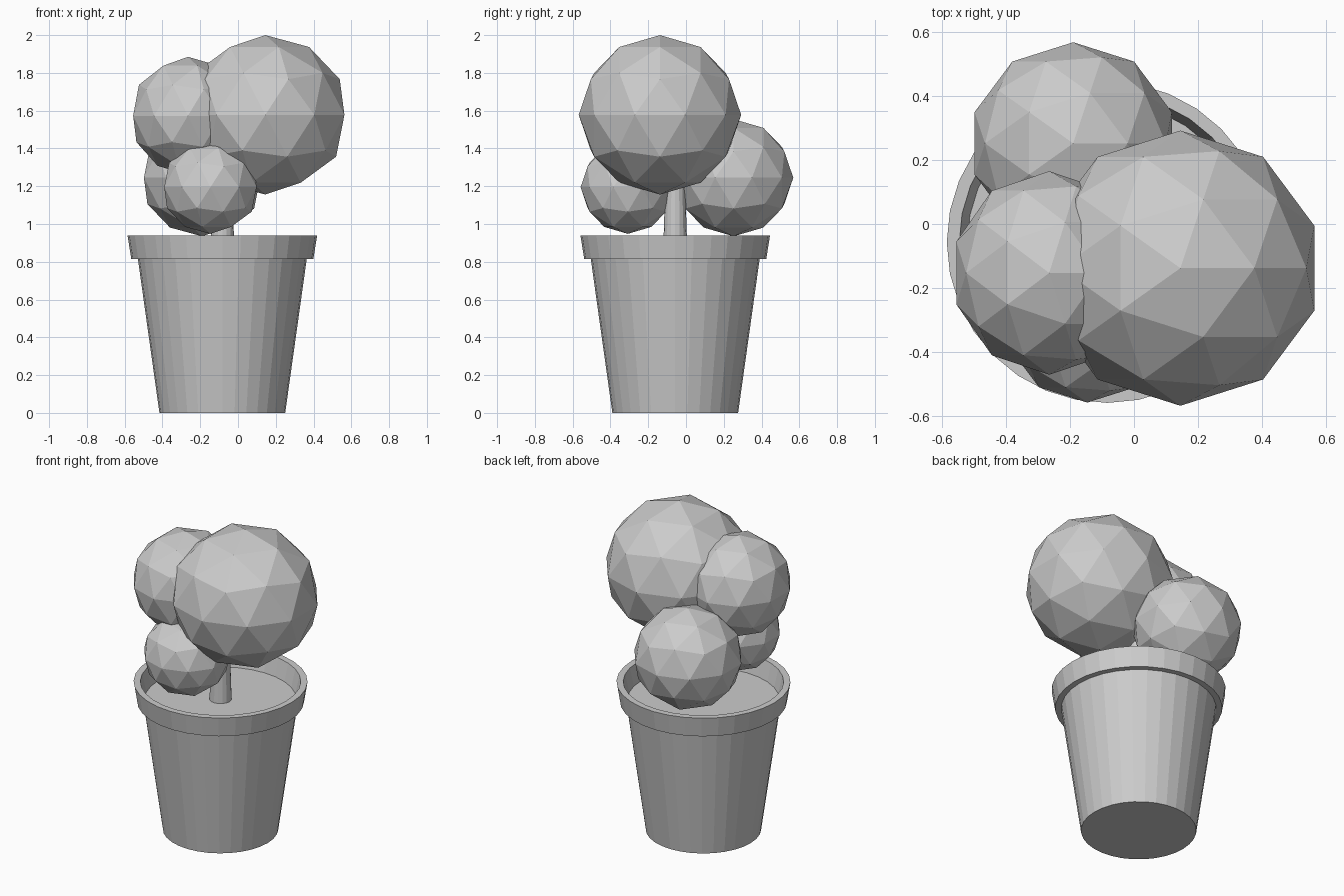
import bpy, bmesh
from math import cos, sin, pi

if "Cube" in bpy.data.objects:
    bpy.data.objects.remove(bpy.data.objects["Cube"])

CX, CY = -0.083, -0.057  # pot axis


def finish(name, bm):
    bmesh.ops.recalc_face_normals(bm, faces=bm.faces)
    mesh = bpy.data.meshes.new(name)
    bm.to_mesh(mesh)
    bm.free()
    obj = bpy.data.objects.new(name, mesh)
    bpy.context.collection.objects.link(obj)
    return obj


def lathe(name, profile, sides):
    """Revolve (radius, z) points into a closed solid with capped ends."""
    bm = bmesh.new()
    rings = [[bm.verts.new((r * cos(2 * pi * i / sides), r * sin(2 * pi * i / sides), z))
              for i in range(sides)] for r, z in profile]
    for a, b in zip(rings, rings[1:]):
        for i in range(sides):
            j = (i + 1) % sides
            bm.faces.new((a[i], a[j], b[j], b[i]))
    bm.faces.new(rings[0][::-1])
    bm.faces.new(rings[-1])
    obj = finish(name, bm)
    obj.location = (CX, CY, 0)
    return obj


def foliage(name, centre, radii):
    """Low-poly leaf ball."""
    bm = bmesh.new()
    bmesh.ops.create_icosphere(bm, subdivisions=2, radius=1)
    for v in bm.verts:
        v.co = [c * r for c, r in zip(v.co, radii)]
    obj = finish(name, bm)
    obj.location = centre


# Tapered pot with overhanging rim; the last ring is capped by the soil surface
lathe("pot", [(0.333, 0), (0.447, 0.815), (0.482, 0.815), (0.502, 0.94),
              (0.463, 0.94), (0.438, 0.828)], 32)

# Trunk
lathe("trunk", [(0.065, 0.82), (0.05, 1.30)], 16)

# Leaf balls
foliage("large_foliage", (0.145, -0.138, 1.578), (0.44, 0.43, 0.422))
foliage("left_foliage", (-0.265, -0.153, 1.573), (0.305, 0.318, 0.312))
foliage("back_foliage", (-0.19, 0.252, 1.245), (0.324, 0.316, 0.31))
foliage("front_foliage", (-0.146, -0.308, 1.195), (0.257, 0.25, 0.247))
